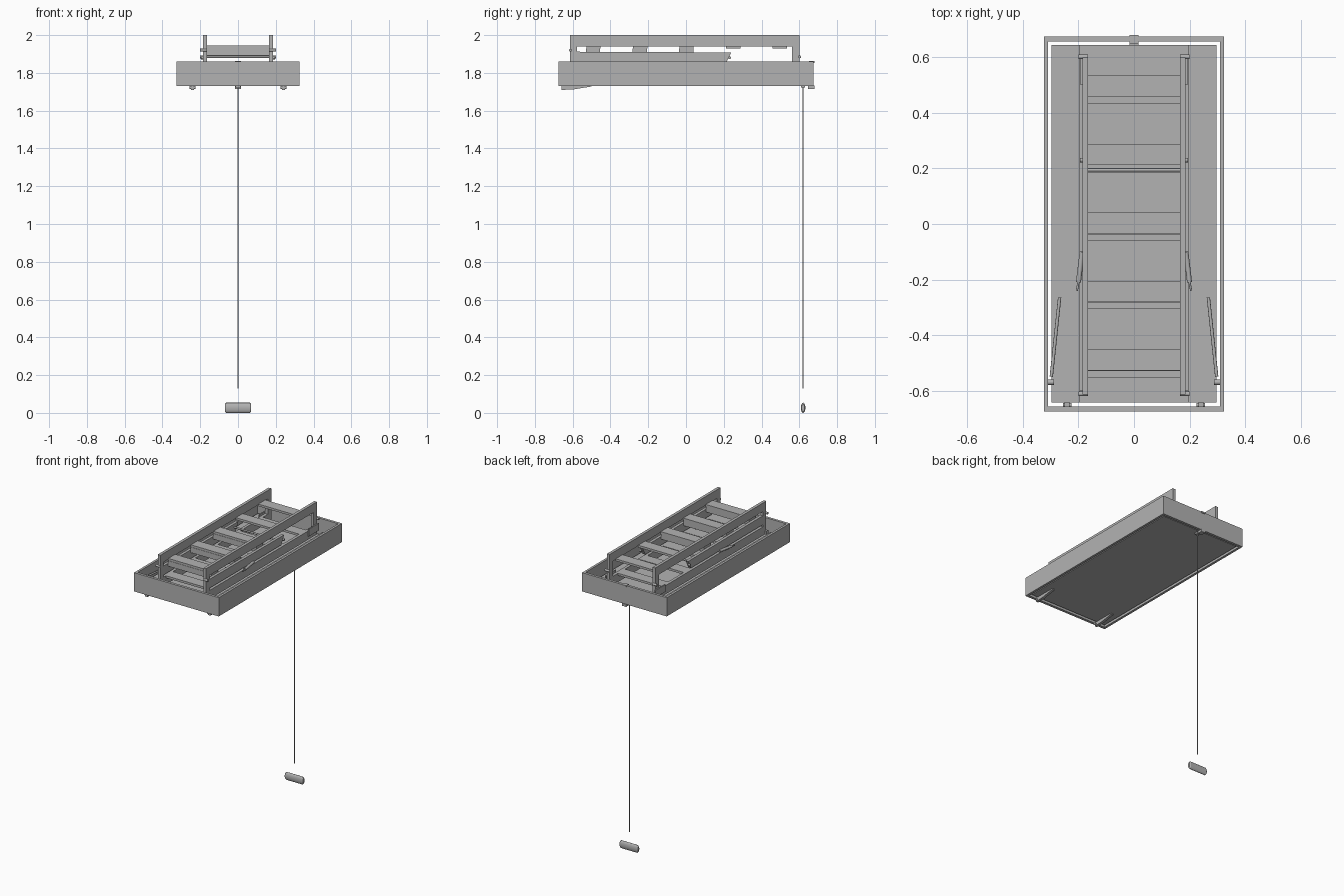
import bpy, bmesh, math
from mathutils import Vector

if "Cube" in bpy.data.objects:
    bpy.data.objects.remove(bpy.data.objects["Cube"])

grey = bpy.data.materials.new("plain grey")
grey.use_nodes = True
colour = (0.45, 0.45, 0.45, 1)
grey.diffuse_color = colour
grey.node_tree.nodes["Principled BSDF"].inputs["Base Color"].default_value = colour


def finish(bm, name):
    bmesh.ops.recalc_face_normals(bm, faces=bm.faces)
    mesh = bpy.data.meshes.new(name)
    bm.to_mesh(mesh)
    bm.free()
    mesh.materials.append(grey)
    ob = bpy.data.objects.new(name, mesh)
    bpy.context.collection.objects.link(ob)
    return ob


def box(name, x, y, z):
    """Box given by its x, y and z ranges."""
    bm = bmesh.new()
    bmesh.ops.create_cube(bm, size=1)
    for v in bm.verts:
        for i, (lo, hi) in enumerate((x, y, z)):
            v.co[i] = lo if v.co[i] < 0 else hi
    return finish(bm, name)


def prism(name, x, profile):
    """Side profile in (y, z) extruded over an x range."""
    bm = bmesh.new()
    face = bm.faces.new([bm.verts.new((x[0], y, z)) for y, z in profile])
    out = bmesh.ops.extrude_face_region(bm, geom=[face])["geom"]
    moved = [g for g in out if isinstance(g, bmesh.types.BMVert)]
    bmesh.ops.translate(bm, verts=moved, vec=(x[1] - x[0], 0, 0))
    return finish(bm, name)


def rod(name, a, b, radius, sides=12):
    a, b = Vector(a), Vector(b)
    bm = bmesh.new()
    bmesh.ops.create_cone(bm, cap_ends=True, segments=sides, radius1=radius,
                          radius2=radius, depth=(b - a).length)
    for f in bm.faces:
        f.smooth = len(f.verts) == 4
    turn = (b - a).to_track_quat('Z', 'Y').to_matrix()
    bmesh.ops.transform(bm, matrix=turn.to_4x4(), verts=bm.verts)
    bmesh.ops.translate(bm, verts=bm.verts, vec=(a + b) / 2)
    return finish(bm, name)


def span(s, lo, hi):
    """Mirror an x range to the chosen side."""
    return sorted((s * lo, s * hi))


# Hatch frame and door
BASE, RIM = 1.73, 1.86
box("frame_front", (-.325, .325), (-.675, -.657), (BASE, RIM))
box("frame_back", (-.325, .325), (.657, .675), (BASE, RIM))
box("door_panel", (-.297, .297), (-.643, .645), (1.735, 1.755))

steps = [-.49, -.243, .003, .25, .497]

for s, side in ((-1, "right"), (1, "left")):
    box(side + "_frame_side", span(s, .309, .325), (-.657, .657), (BASE, RIM))
    box(side + "_door_board", span(s, .197, .297), (-.643, .645), (1.755, 1.775))

    # Three folded ladder sections
    rail = span(s, .165, .185)
    box(side + "_upper_rail", rail, (-.615, .6), (1.94, 2))
    box(side + "_lower_rail", rail, (-.6, .6), (1.775, 1.835))
    prism(side + "_middle_rail", rail,
          [(-.58, 1.85), (.21, 1.85), (.24, 1.908), (-.58, 1.912)])
    box(side + "_front_post", rail, (-.615, -.578), (1.8, 1.94))
    box(side + "_back_post", rail, (.562, .6), (1.8, 1.94))

    # Hinge plates and pivot pins
    box(side + "_back_hinge_plate", span(s, .185, .193), (.5, .61), (1.8, 1.85))
    box(side + "_front_hinge_block", span(s, .165, .197), (-.62, -.6), (1.775, 1.8))
    for y, z in ((-.612, 1.92), (.602, 1.885)):
        rod(side + "_pivot_pin", (s * .165, y, z), (s * .2, y, z), .008)
    rod(side + "_middle_pin", (s * .18, .23, 1.88), (s * .195, .23, 1.88), .008)

    # Folding arm and door spring
    rod(side + "_folding_arm", (s * .187, -.1, 1.85), (s * .2, -.21, 1.845), .009)
    rod(side + "_folding_arm_tip", (s * .2, -.21, 1.845), (s * .206, -.24, 1.843), .004)
    rod(side + "_spring_body", (s * .298, -.55, 1.8), (s * .268, -.265, 1.8), .006)
    rod(side + "_spring_pivot", (s * .289, -.57, 1.8), (s * .309, -.57, 1.8), .01)

    # Door hinges under the front edge
    prism(side + "_door_hinge", span(s, .232, .25),
          [(-.66, 1.71), (-.6, 1.712), (-.5, 1.728), (-.5, 1.737), (-.66, 1.737)])
    rod(side + "_hinge_knuckle", (s * .225, -.652, 1.722), (s * .256, -.652, 1.722), .008)

# Treads of every section
for i, y in enumerate(steps):
    box("upper_step", (-.166, .166), (y - .038, y + .038), (1.93, 1.945))
    box("lower_step", (-.166, .166), (y - .064, y + .012), (1.82, 1.835))
    if i < 3:
        box("middle_step", (-.166, .166), (y - .04, y + .036), (1.892, 1.93))
rod("cross_rod", (-.166, .195, 1.885), (.166, .195, 1.885), .006)

# Latch and pull cord
box("latch_plate", (-.016, .016), (.645, .679), (1.715, 1.732))
box("latch_keeper", (-.016, .016), (.65, .68), (1.852, 1.862))
box("cord_eye", (-.012, .012), (.61, .63), (1.722, 1.738))
rod("pull_cord", (0, .62, .13), (0, .62, 1.735), .003, 8)

# Oval pull handle with tapered ends
bm = bmesh.new()
bmesh.ops.create_cone(bm, cap_ends=True, segments=24, radius1=1, radius2=1, depth=2)
caps = [f for f in bm.faces if len(f.verts) > 4]
for f in bm.faces:
    f.smooth = len(f.verts) == 4
for cap in caps:
    bmesh.ops.inset_region(bm, faces=[cap], thickness=.3)
    bmesh.ops.translate(bm, verts=cap.verts, vec=cap.normal * .12)
for v in bm.verts:
    x, y, z = v.co
    v.co = (z * .0625, .62 + y * .012, .027 + x * .027)
finish(bm, "pull_handle")
